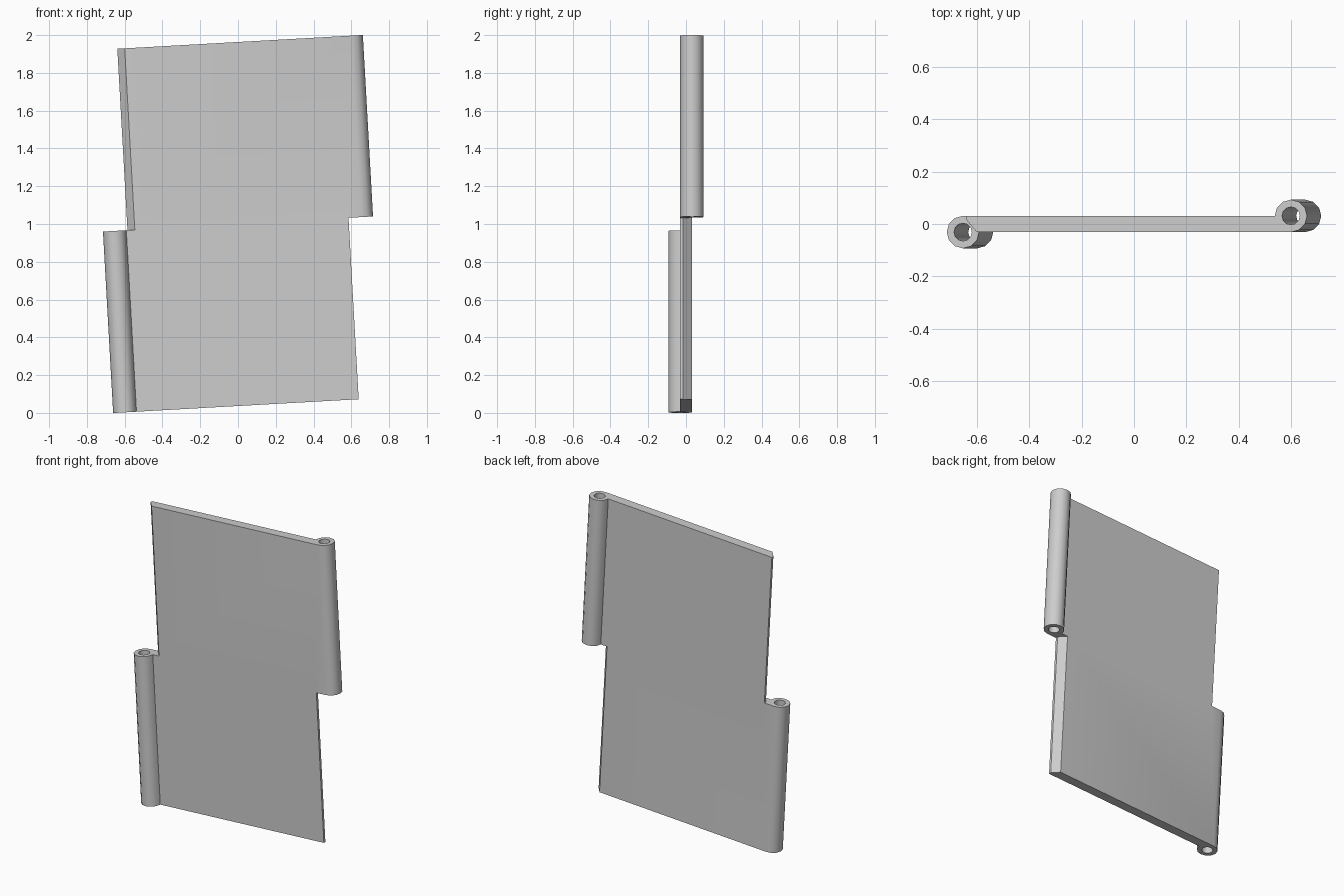
import bpy
from math import cos, sin, radians

cube = bpy.data.objects.get("Cube")
if cube:
    bpy.data.objects.remove(cube, do_unlink=True)

HALF = 0.962      # height of each half of the leaf
THICK = 0.031     # half thickness of the plate
AXIS = 0.654      # hinge axis distance from the centre
OUTER = 2 * THICK # knuckle radius, flush with the far plate face
BORE = 0.034      # pin hole radius
TILT = -0.056     # lean of the whole leaf

grey = bpy.data.materials.new("plain_grey")
grey.use_nodes = True
colour = (0.61, 0.61, 0.61, 1)
grey.diffuse_color = colour
grey.node_tree.nodes["Principled BSDF"].inputs["Base Color"].default_value = colour


def arc(radius, start, stop):
    """Points around the hinge axis, one every 30 degrees."""
    return [(-AXIS + radius * cos(radians(a)), -THICK + radius * sin(radians(a)))
            for a in range(start, stop, -30)]


def half_leaf(name, side):
    """Plate with a knuckle on one edge and a relieved opposite edge."""
    relief = [(0.547, THICK), (0.586, -0.015), (0.586, -THICK)]
    outline = arc(OUTER, 0, -271) + relief
    curve = bpy.data.curves.new(name, "CURVE")
    curve.dimensions = "2D"
    curve.fill_mode = "BOTH"
    curve.extrude = HALF / 2
    for points in (outline, arc(BORE, 0, -360)):
        spline = curve.splines.new("POLY")
        spline.points.add(len(points) - 1)
        for p, (x, y) in zip(spline.points, points):
            p.co = (side * x, side * y, 0, 1)
        spline.use_cyclic_u = True
    obj = bpy.data.objects.new(name, curve)
    bpy.context.collection.objects.link(obj)
    obj.location.z = -side * HALF / 2
    bpy.ops.object.select_all(action="DESELECT")
    obj.select_set(True)
    bpy.context.view_layer.objects.active = obj
    bpy.ops.object.convert(target="MESH")
    # move the origin to the centre of the leaf
    bpy.ops.object.transform_apply(location=True, rotation=False, scale=False)
    # close the seams between caps and walls
    bpy.ops.object.mode_set(mode="EDIT")
    bpy.ops.mesh.select_all(action="SELECT")
    bpy.ops.mesh.remove_doubles(threshold=0.0005)
    bpy.ops.mesh.normals_make_consistent(inside=False)
    bpy.ops.object.mode_set(mode="OBJECT")
    return bpy.context.object


# The upper half is the lower half mirrored through the centre
upper = half_leaf("upper_half", -1)
leaf = half_leaf("hinge_leaf", 1)
union = leaf.modifiers.new("join_halves", "BOOLEAN")
union.operation = "UNION"
union.solver = "EXACT"
union.object = upper
bpy.ops.object.modifier_apply(modifier=union.name)
bpy.data.objects.remove(upper, do_unlink=True)

leaf.data.materials.clear()
leaf.data.materials.append(grey)
bpy.ops.object.shade_smooth_by_angle(angle=radians(32))

# Lean the leaf and stand it on the ground
leaf.rotation_euler.y = TILT
leaf.location.z = 1
